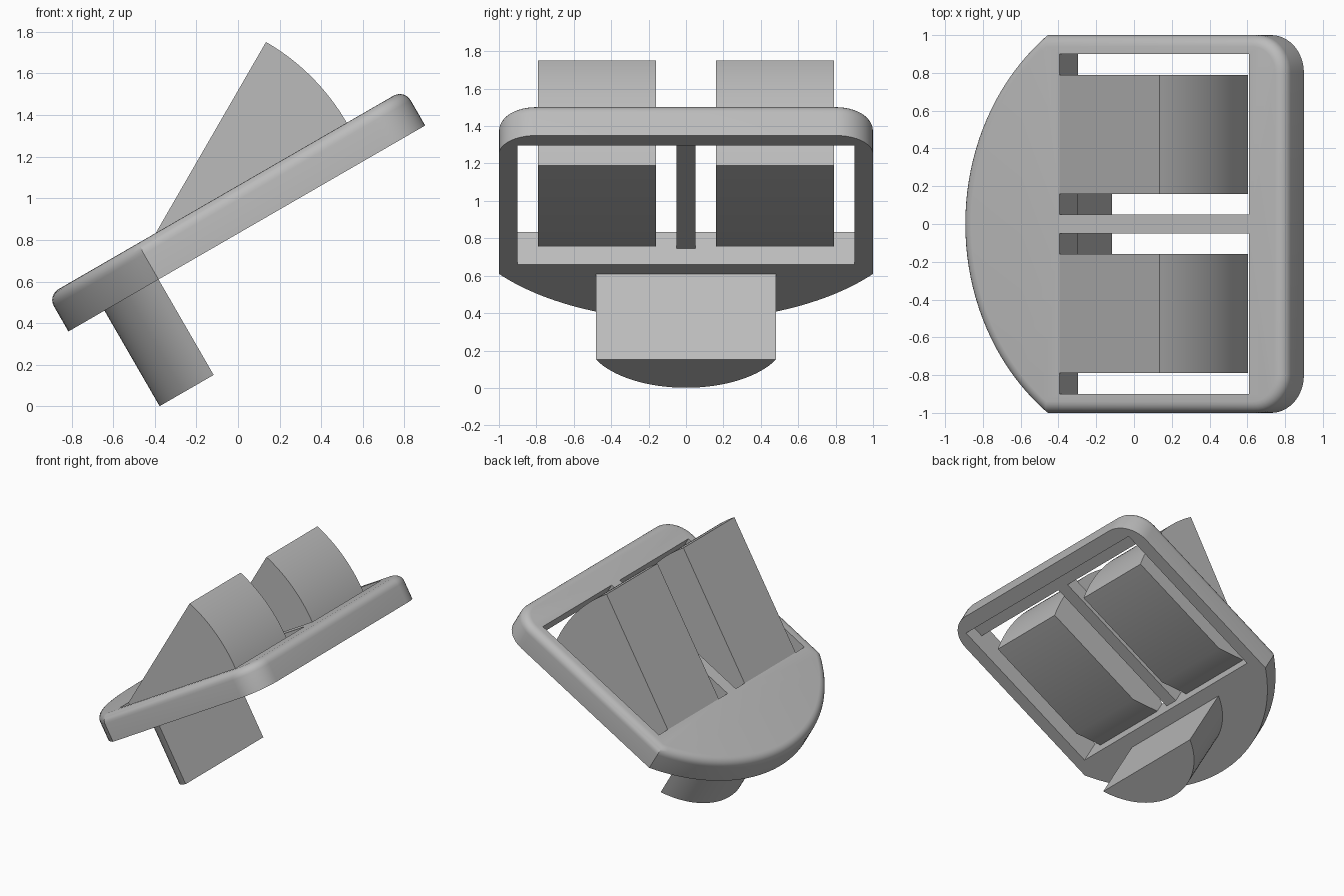
import bpy, bmesh
from math import radians, sin, cos, asin, atan2, pi
from mathutils import Matrix

old = bpy.data.objects.get("Cube")
if old:
    bpy.data.objects.remove(old, do_unlink=True)

grey = bpy.data.materials.new("plain grey")
grey.use_nodes = True
grey.diffuse_color = (0.5, 0.5, 0.5, 1)
grey.node_tree.nodes["Principled BSDF"].inputs["Base Color"].default_value = grey.diffuse_color

# Everything is modelled flat (u along plate, y across, n up), then tilted
TILT = Matrix.Translation((-0.815, 0, 0.36)) @ Matrix.Rotation(radians(-30), 4, 'Y')


def arc(cx, cy, r, a0, a1, steps):
    return [(cx + r * cos(a0 + (a1 - a0) * i / steps),
             cy + r * sin(a0 + (a1 - a0) * i / steps)) for i in range(steps + 1)]


def prism(name, points, low, high, across=False, round_top=0):
    """Extrude a (u, y) outline along n, or a (u, n) profile along y."""
    bm = bmesh.new()
    place = (lambda a, b, h: (a, h, b)) if across else (lambda a, b, h: (a, b, h))
    face = bm.faces.new([bm.verts.new(place(a, b, low)) for a, b in points])
    new = bmesh.ops.extrude_face_region(bm, geom=[face])["geom"]
    shift = (0, high - low, 0) if across else (0, 0, high - low)
    bmesh.ops.translate(bm, vec=shift, verts=[v for v in new if isinstance(v, bmesh.types.BMVert)])
    bmesh.ops.recalc_face_normals(bm, faces=bm.faces)
    if round_top:
        rim = [e for e in bm.edges if all(abs(v.co.z - high) < 1e-5 for v in e.verts)]
        bmesh.ops.bevel(bm, geom=rim, offset=round_top, segments=6, profile=0.5, affect='EDGES')
    mesh = bpy.data.meshes.new(name)
    bm.to_mesh(mesh)
    bm.free()
    mesh.materials.append(grey)
    ob = bpy.data.objects.new(name, mesh)
    bpy.context.collection.objects.link(ob)
    ob.matrix_world = TILT
    return ob


def select(ob):
    bpy.ops.object.select_all(action='DESELECT')
    ob.select_set(True)
    bpy.context.view_layer.objects.active = ob


def cut(ob, u0, u1, y0, y1, n0, n1):
    cutter = prism("cutter", [(u0, y0), (u1, y0), (u1, y1), (u0, y1)], n0, n1)
    cutter.hide_render = True
    mod = ob.modifiers.new("cut", 'BOOLEAN')
    mod.operation, mod.solver, mod.object = 'DIFFERENCE', 'EXACT', cutter
    select(ob)
    bpy.ops.object.modifier_apply(modifier=mod.name)
    bpy.data.objects.remove(cutter, do_unlink=True)


# Plate: bowed toe end, rounded heel corners, softened upper rim
bow = atan2(1, 0.75)
outline = (arc(1.25, 0, 1.25, pi + bow, pi - bow, 40)
           + arc(1.78, 0.8, 0.2, pi / 2, 0, 10)
           + arc(1.78, -0.8, 0.2, 0, -pi / 2, 10))
plate = prism("plate", outline, 0, 0.2, round_top=0.06)

# Shallow pocket underneath, then two windows leaving a thin centre bar
cut(plate, 0.6, 1.87, -0.9, 0.9, -0.1, 0.1)
for side in (-1, 1):
    y0, y1 = sorted((side * 0.05, side * 0.9))
    cut(plate, 0.6, 1.76, y0, y1, 0.05, 0.4)

# Pair of wedge pedals hinged at the toe side of the windows
R = 1.06
wedge = ([(0.6, 0.2), (0.6, 0.11), (0.8, 0.01)]
         + arc(0.6, 0.2, R, -asin(0.19 / R), radians(30), 32))
pedals = []
for label, side in (("left", 1), ("right", -1)):
    y0, y1 = sorted((side * 0.16, side * 0.79))
    pedals.append(prism("pedal_" + label, wedge, y0, y1, across=True))

# Curved tab hanging below the toe end
r = 0.534
half = asin(0.48 / r)
tab = prism("lower_tab", arc(0.2 + r, 0, r, pi + half, pi - half, 32), -0.53, 0.02)

for ob in [plate, tab] + pedals:
    select(ob)
    bpy.ops.object.shade_smooth_by_angle(angle=radians(30))
